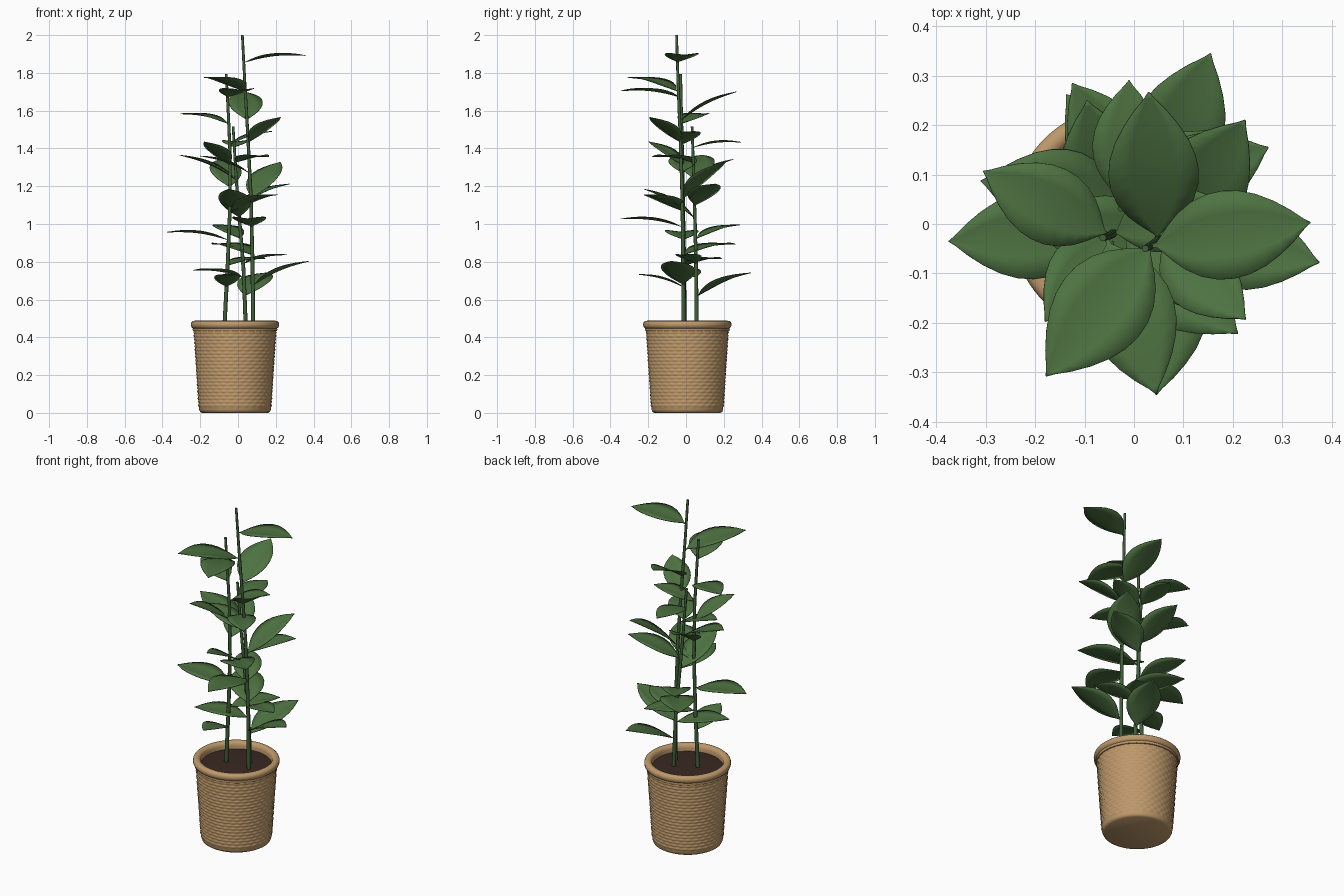
import bpy, bmesh, math
from mathutils import Vector

if "Cube" in bpy.data.objects:
    bpy.data.objects.remove(bpy.data.objects["Cube"])

PX, PY = -0.016, 0.007          # pot centre


def material(name, rgb):
    m = bpy.data.materials.new(name)
    m.diffuse_color = (*rgb, 1)
    m.use_nodes = True
    m.node_tree.nodes["Principled BSDF"].inputs["Base Color"].default_value = m.diffuse_color
    return m


LEAF = material("leaf green", (0.076, 0.17, 0.054))
STEM = material("stem green", (0.050, 0.115, 0.040))
TAN = material("basket tan", (0.52, 0.32, 0.147))
SOIL = material("soil brown", (0.042, 0.022, 0.016))


def finish(name, bm, mat, angle=40):
    bmesh.ops.recalc_face_normals(bm, faces=bm.faces)
    me = bpy.data.meshes.new(name)
    bm.to_mesh(me)
    bm.free()
    me.materials.append(mat)
    me.shade_smooth()
    me.set_sharp_from_angle(angle=math.radians(angle))
    ob = bpy.data.objects.new(name, me)
    bpy.context.collection.objects.link(ob)
    return ob


def lathe(name, rings, seg, mat, bump=None, caps=(True, True), angle=40):
    """rings: (radius, z, centre x, centre y); bump(ring, angle) adds to the radius"""
    bm = bmesh.new()
    loops = []
    for i, (r, z, cx, cy) in enumerate(rings):
        loop = []
        for k in range(seg):
            a = math.tau * k / seg
            rr = r + (bump(i, a) if bump else 0)
            loop.append(bm.verts.new((cx + rr * math.cos(a), cy + rr * math.sin(a), z)))
        loops.append(loop)
    for lo, hi in zip(loops, loops[1:]):
        for k in range(seg):
            j = (k + 1) % seg
            bm.faces.new((lo[k], lo[j], hi[j], hi[k]))
    if caps[0]:
        bm.faces.new(loops[0][::-1])
    if caps[1]:
        bm.faces.new(loops[-1])
    return finish(name, bm, mat, angle)


def pot_rings(pts):
    return [(r, z, PX, PY) for r, z in pts]


# woven basket body: rows of bumps, alternate rows shifted like bricks
ROWS, PER = 22, 4
Z0, Z1 = 0.03, 0.435
body = [(0.175, 0.0), (0.185, 0.006), (0.190, 0.018)]
START = len(body)
for i in range(ROWS * PER + 1):
    t = i / (ROWS * PER)
    body.append((0.190 + 0.026 * t, Z0 + (Z1 - Z0) * t))


def weave(i, a):
    i -= START
    if i < 0 or i >= ROWS * PER:
        return 0
    ridge = math.sin(math.pi * (i % PER) / PER)
    return 0.005 * ridge * (0.65 + 0.35 * math.cos(30 * a + math.pi * (i // PER)))


lathe("basket_body", pot_rings(body), 150, TAN, weave, (True, False), 60)

# rounded rim with a small lower band and an inner wall
rim = [(0.212, 0.432), (0.222, 0.434), (0.225, 0.441), (0.223, 0.448), (0.229, 0.452),
       (0.233, 0.460), (0.234, 0.470), (0.231, 0.480), (0.224, 0.486), (0.212, 0.488),
       (0.201, 0.485), (0.194, 0.477), (0.191, 0.464), (0.190, 0.425)]
lathe("basket_rim", pot_rings(rim), 96, TAN, None, (False, False), 50)

# soil
lathe("soil", pot_rings([(0.192, 0.42), (0.192, 0.447), (0.10, 0.452)]), 64, SOIL)

# stems: (x, y, z) points from the soil to the top
STEMS = {
    "tall_stem": [(0.080, -0.013, 0.43), (0.077, -0.015, 0.80), (0.068, -0.020, 1.15),
                  (0.053, -0.030, 1.45), (0.036, -0.042, 1.75), (0.023, -0.050, 2.00)],
    "middle_stem": [(-0.073, -0.008, 0.43), (-0.054, -0.010, 0.80), (-0.042, -0.015, 1.10),
                    (-0.043, -0.020, 1.40), (-0.053, -0.025, 1.62), (-0.063, -0.028, 1.795)],
    "short_stem": [(0.042, 0.056, 0.43), (0.030, 0.054, 0.75), (0.010, 0.048, 1.00),
                   (-0.008, 0.042, 1.22), (-0.026, 0.032, 1.515)],
}
for name, pts in STEMS.items():
    n = len(pts) - 1
    rings = [(0.011 - 0.004 * i / n, z, x, y) for i, (x, y, z) in enumerate(pts)]
    lathe(name, rings, 12, STEM)


def stem_point(stem, z):
    pts = STEMS[stem]
    for a, b in zip(pts, pts[1:]):
        if a[2] <= z <= b[2]:
            return Vector(a).lerp(Vector(b), (z - a[2]) / (b[2] - a[2]))


# leaf outline: (position along the leaf, share of the half width)
OUTLINE = [(0, .03), (.05, .06), (.09, .22), (.14, .42), (.21, .65), (.30, .85), (.40, .97),
           (.50, 1), (.60, .95), (.70, .82), (.80, .61), (.89, .36), (.96, .12), (1, .01)]


def leaf(name, base, tip):
    d = tip - base
    length = d.length
    side = d.cross(Vector((0, 0, 1))).normalized()
    up = side.cross(d).normalized()
    half = 0.27 * length
    bm = bmesh.new()
    rows = []
    for t, w in OUTLINE:
        mid = base + d * t + up * (0.05 * length * math.sin(math.pi * t))
        rows.append([bm.verts.new(mid + side * (u * w * half) + up * (0.13 * abs(u) * w * half))
                     for u in (-1, -.5, 0, .5, 1)])
    for p, q in zip(rows, rows[1:]):
        for k in range(4):
            bm.faces.new((p[k], p[k + 1], q[k + 1], q[k]))
    ob = finish(name, bm, LEAF)
    mod = ob.modifiers.new("thickness", "SOLIDIFY")
    mod.thickness = 0.003
    mod.offset = 0


# leaves spiral down each stem: height on the stem, then tip x, y, z
LEAVES = {
    "tall_stem": [
        (1.855, .357, .003, 1.892), (1.70, -.178, -.308, 1.775), (1.545, .030, .267, 1.70),
        (1.43, .226, -.193, 1.565), (1.27, -.20, -.01, 1.36), (1.13, .225, .210, 1.328),
        (0.985, .045, -.346, 1.027), (0.835, -.137, .262, .893), (0.675, .375, -.078, .803)],
    "middle_stem": [
        (1.67, .045, -.344, 1.705), (1.53, -.305, .107, 1.583), (1.42, .18, .045, 1.49),
        (1.31, -.18, -.197, 1.435), (1.19, -.095, .250, 1.343), (1.065, .210, -.222, 1.155),
        (0.915, -.375, -.035, .957), (0.78, .145, .190, .815), (0.665, -.055, -.250, .733)],
    "short_stem": [
        (1.405, -.010, .291, 1.433), (1.325, .163, -.180, 1.355), (1.235, -.310, .087, 1.365),
        (1.095, .272, .155, 1.212), (1.03, -.050, -.222, 1.185), (0.92, -.125, .285, .995),
        (0.79, .258, -.030, .837), (0.715, -.237, -.070, .755), (0.615, .155, .345, .742)],
}
for stem, rows in LEAVES.items():
    for i, (z, *tip) in enumerate(rows):
        leaf(f"{stem}_leaf_{i + 1}", stem_point(stem, z), Vector(tip))
